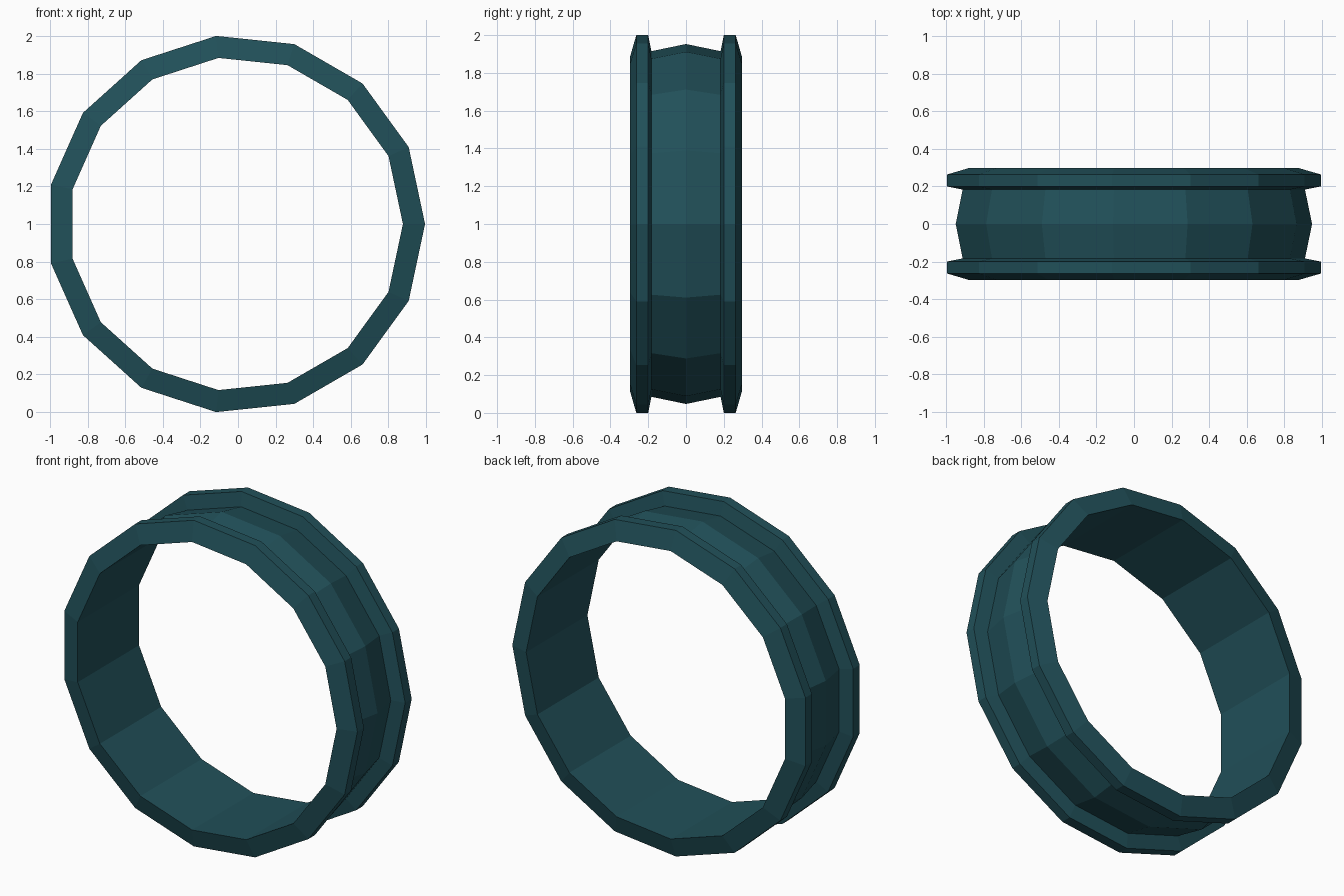
import bpy, bmesh
from math import cos, sin, tau

if "Cube" in bpy.data.objects:
    bpy.data.objects.remove(bpy.data.objects["Cube"])

SIDES = 15
CENTRE_X, CENTRE_Z = -0.011, 1.0

# Half cross-section as (radius, y): inner edge, rim, groove, barrel crown
half = [(0.888, 0.297), (1.0055, 0.263), (1.0055, 0.2), (0.92, 0.183)]
profile = half + [(0.958, 0.0)] + [(r, -y) for r, y in reversed(half)]

# Revolve the closed section around the y axis
bm = bmesh.new()
rings = []
for i in range(SIDES):
    a = tau * i / SIDES
    rings.append([bm.verts.new((CENTRE_X + r * cos(a), y, CENTRE_Z + r * sin(a)))
                  for r, y in profile])
n = len(profile)
for i in range(SIDES):
    a, b = rings[i], rings[(i + 1) % SIDES]
    for j in range(n):
        k = (j + 1) % n
        bm.faces.new((a[j], a[k], b[k], b[j]))
bmesh.ops.recalc_face_normals(bm, faces=bm.faces)

mesh = bpy.data.meshes.new("ring_band")
bm.to_mesh(mesh)
bm.free()
ring = bpy.data.objects.new("ring_band", mesh)
bpy.context.collection.objects.link(ring)

# Dark teal finish
mat = bpy.data.materials.new("dark_teal")
mat.diffuse_color = (0.015, 0.08, 0.1, 1)
mat.use_nodes = True
mat.node_tree.nodes["Principled BSDF"].inputs["Base Color"].default_value = mat.diffuse_color
mesh.materials.append(mat)
